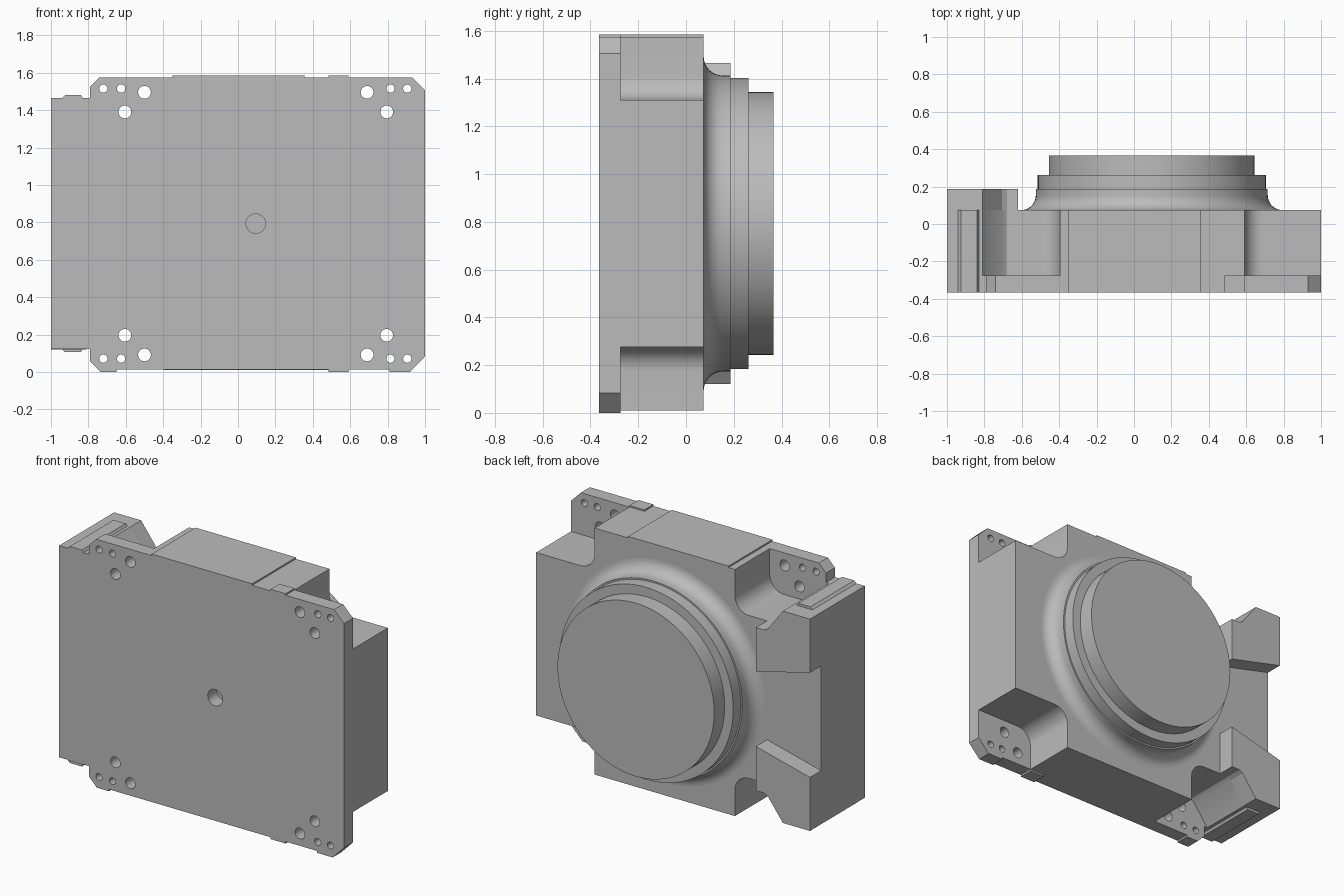
import bpy, bmesh, math
from mathutils import Matrix

cube = bpy.data.objects.get("Cube")
if cube:
    bpy.data.objects.remove(cube, do_unlink=True)

FRONT, STEP, BACK, BLOCK = -0.365, -0.275, 0.074, 0.186   # depth levels along y
CX, CZ = 0.095, 0.793                                     # disc centre

grey = bpy.data.materials.new("light_grey")
grey.use_nodes = True
grey.diffuse_color = (0.5, 0.5, 0.5, 1)
grey.node_tree.nodes["Principled BSDF"].inputs["Base Color"].default_value = (0.5, 0.5, 0.5, 1)


def finish(name, bm):
    bmesh.ops.recalc_face_normals(bm, faces=bm.faces)
    mesh = bpy.data.meshes.new(name)
    bm.to_mesh(mesh)
    bm.free()
    ob = bpy.data.objects.new(name, mesh)
    bpy.context.collection.objects.link(ob)
    mesh.materials.append(grey)
    return ob


def activate(ob):
    bpy.ops.object.select_all(action='DESELECT')
    ob.select_set(True)
    bpy.context.view_layer.objects.active = ob


def smooth(ob):
    activate(ob)
    bpy.ops.object.shade_smooth_by_angle(angle=math.radians(30))


def prism(name, outline, y0, y1):
    """Extrude an x-z outline from y0 to y1."""
    bm = bmesh.new()
    face = bm.faces.new([bm.verts.new((x, y0, z)) for x, z in outline])
    ext = bmesh.ops.extrude_face_region(bm, geom=[face])
    for v in ext["geom"]:
        if isinstance(v, bmesh.types.BMVert):
            v.co.y = y1
    return finish(name, bm)


def box(name, x0, x1, z0, z1, y0, y1):
    return prism(name, [(x0, z0), (x1, z0), (x1, z1), (x0, z1)], y0, y1)


def flip(points):
    """Mirror an outline top to bottom."""
    return [(x, 2 * CZ - z) for x, z in points]


def fillet(cx, cz, r, a0, a1, n=10):
    angles = [math.radians(a0 + (a1 - a0) * i / n) for i in range(n + 1)]
    return [(cx + r * math.cos(a), cz + r * math.sin(a)) for a in angles]


# Front mounting plate with chamfered corners
plate = prism("front_plate", [
    (-1, 1.465), (-0.79, 1.465), (-0.79, 1.525), (-0.74, 1.575),
    (0.93, 1.575), (1, 1.505), (1, 0.083), (0.92, 0), (0.81, 0), (0.81, 0.012),
    (-0.65, 0.012), (-0.65, 0), (-0.735, 0), (-0.79, 0.055), (-0.79, 0.122),
    (-1, 0.122)], FRONT, STEP)

# Screw holes in the corners and the blind centre hole
bm = bmesh.new()
holes = [(CX, CZ, 0.052)]
for x, z, r in [(-0.72, 1.515, 0.022), (-0.625, 1.515, 0.022), (0.815, 1.515, 0.022),
                (0.905, 1.515, 0.022), (-0.5, 1.495, 0.034), (-0.605, 1.39, 0.034),
                (0.69, 1.495, 0.034), (0.795, 1.39, 0.034)]:
    holes += [(x, z, r), (x, 2 * CZ - z, r)]
for x, z, r in holes:
    place = Matrix.Translation((x, (FRONT + STEP) / 2, z)) @ Matrix.Rotation(math.pi / 2, 4, 'X')
    bmesh.ops.create_cone(bm, cap_ends=True, segments=32, radius1=r, radius2=r,
                          depth=0.2, matrix=place)
cutter = finish("hole_cutter", bm)
cutter.hide_render = True
activate(plate)
mod = plate.modifiers.new("holes", 'BOOLEAN')
mod.operation, mod.solver, mod.object = 'DIFFERENCE', 'EXACT', cutter
bpy.ops.object.modifier_apply(modifier=mod.name)
bpy.data.objects.remove(cutter, do_unlink=True)
smooth(plate)

# Main body with a filleted notch at each corner
upper = ([(-1, 1.465), (-0.81, 1.465), (-0.705, 1.325), (-0.68, 1.31)]
         + fillet(-0.495, 1.41, 0.1, 270, 360)
         + [(-0.395, 1.575), (0.59, 1.575)]
         + fillet(0.69, 1.41, 0.1, 180, 270) + [(1, 1.31)])
body = prism("main_body", upper + flip(upper)[::-1], STEP, BACK)
smooth(body)

# Raised pads behind the narrow side, top and bottom
pad = [(-1, 1.465), (-0.81, 1.465), (-0.705, 1.325), (-0.68, 1.31),
       (-0.62, 1.31), (-0.62, 1.03), (-1, 1.125)]
ridge = [(-0.94, 1.465), (-0.925, 1.48), (-0.84, 1.48), (-0.83, 1.465)]
for label, side in (("upper", lambda p: p), ("lower", flip)):
    prism(label + "_corner_pad", side(pad), BACK, BLOCK)
    prism(label + "_corner_ridge", side(ridge), FRONT, BACK)

# Raised strip on top and small edge tabs
box("top_strip", -0.35, 0.355, 1.575, 1.585, FRONT, BACK)
box("top_tab", 0.485, 0.59, 1.575, 1.585, FRONT, STEP)
box("bottom_tab", 0.485, 0.59, 0, 0.012, FRONT, STEP)

# Stepped round cover with a flared foot
profile = [(0.70 - 0.08 * math.sin(a), 0.154 - 0.08 * math.cos(a))
           for a in (math.pi / 2 * i / 10 for i in range(11))]
profile += [(0.62, 0.186), (0.61, 0.186), (0.61, 0.262), (0.55, 0.262), (0.55, 0.367)]
bm = bmesh.new()
verts = [bm.verts.new((CX + r, y, CZ)) for r, y in profile]
edges = [bm.edges.new(pair) for pair in zip(verts, verts[1:])]
bmesh.ops.spin(bm, geom=verts + edges, cent=(CX, 0, CZ), axis=(0, 1, 0),
               angle=2 * math.pi, steps=96)
bmesh.ops.remove_doubles(bm, verts=bm.verts, dist=0.0005)
bmesh.ops.holes_fill(bm, edges=[e for e in bm.edges if e.is_boundary], sides=0)
smooth(finish("round_cover", bm))
